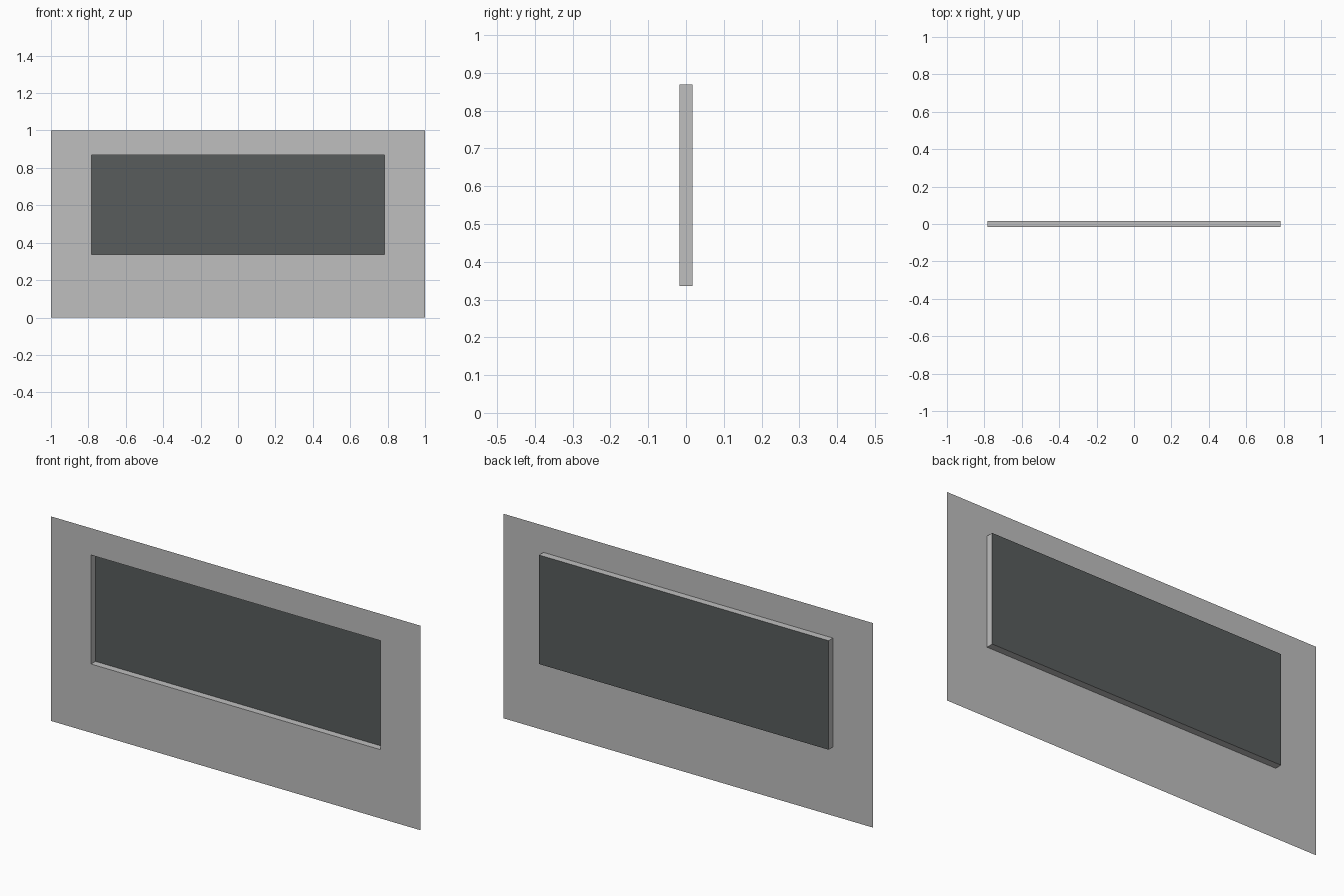
import bpy, bmesh

if "Cube" in bpy.data.objects:
    bpy.data.objects.remove(bpy.data.objects["Cube"])

FRONT, BACK = -0.017, 0.017
OUTER = (-1.0, 1.0, 0.0, 1.0)             # x0, x1, z0, z1
INNER = (-0.783, 0.783, 0.336, 0.869)


def material(name, rgb):
    m = bpy.data.materials.new(name)
    m.diffuse_color = (*rgb, 1)
    m.use_nodes = True
    m.node_tree.nodes["Principled BSDF"].inputs["Base Color"].default_value = m.diffuse_color
    return m


def rect(bm, bounds, y):
    x0, x1, z0, z1 = bounds
    return [bm.verts.new((x, y, z)) for x, z in ((x0, z0), (x1, z0), (x1, z1), (x0, z1))]


def bridge(bm, a, b):
    for i in range(4):
        j = (i + 1) % 4
        bm.faces.new((a[i], a[j], b[j], b[i]))


def finish(bm, name, mat):
    mesh = bpy.data.meshes.new(name)
    bm.to_mesh(mesh)
    bm.free()
    mesh.materials.append(mat)
    bpy.context.collection.objects.link(bpy.data.objects.new(name, mesh))


wall_grey = material("wall grey", (0.521, 0.521, 0.521))
glass_dark = material("dark glass", (0.098, 0.107, 0.107))

# Thin wall sheet with the opening and its recessed reveal
bm = bmesh.new()
outer, lip, rear = rect(bm, OUTER, FRONT), rect(bm, INNER, FRONT), rect(bm, INNER, BACK)
bridge(bm, outer, lip)
bridge(bm, lip, rear)
finish(bm, "wall_with_window_recess", wall_grey)

# Dark pane closing the back of the recess
bm = bmesh.new()
bm.faces.new(rect(bm, INNER, BACK))
finish(bm, "window_pane", glass_dark)
